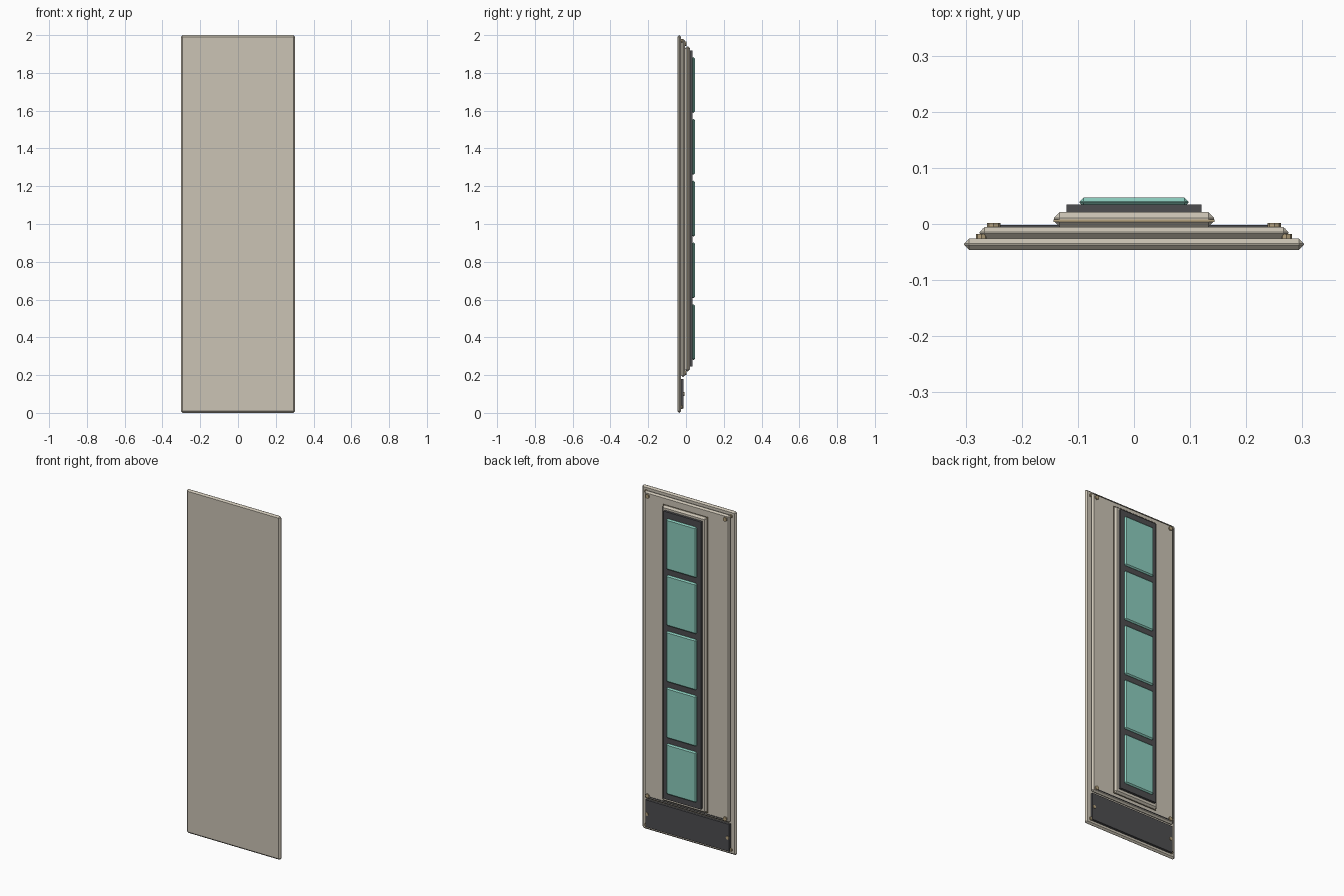
import bpy, bmesh
from math import pi
from mathutils import Matrix, Vector

old = bpy.data.objects.get("Cube")
if old:
    bpy.data.objects.remove(old, do_unlink=True)


def material(name, rgb):
    m = bpy.data.materials.new(name)
    m.use_nodes = True
    m.diffuse_color = (*rgb, 1)
    bsdf = m.node_tree.nodes["Principled BSDF"]
    bsdf.inputs["Base Color"].default_value = (*rgb, 1)
    bsdf.inputs["Roughness"].default_value = 0.6
    return m


BEIGE = material("warm beige", (0.60, 0.55, 0.46))
BRONZE = material("tan bronze", (0.46, 0.36, 0.21))
DARK = material("charcoal", (0.075, 0.075, 0.08))
TEAL = material("teal glass", (0.26, 0.61, 0.51))


def finish(bm, name, mat):
    me = bpy.data.meshes.new(name)
    bm.to_mesh(me)
    bm.free()
    me.materials.append(mat)
    ob = bpy.data.objects.new(name, me)
    bpy.context.collection.objects.link(ob)
    return ob


def plate(name, half_x, y0, y1, z0, z1, mat, chamfer=0):
    """Slab centred on x = 0, optionally with chamfered edges."""
    bm = bmesh.new()
    size = Matrix.Diagonal((2 * half_x, y1 - y0, z1 - z0, 1))
    centre = Matrix.Translation(Vector((0, (y0 + y1) / 2, (z0 + z1) / 2)))
    bmesh.ops.create_cube(bm, size=1, matrix=centre @ size)
    if chamfer:
        bmesh.ops.bevel(bm, geom=bm.edges[:], offset=chamfer, segments=1,
                        affect='EDGES', profile=0.5)
    return finish(bm, name, mat)


def bolts(name, x, heights, y0, y1, radius):
    """Mirrored pairs of bolt heads pointing backwards."""
    bm = bmesh.new()
    for side in (-1, 1):
        for z in heights:
            place = Matrix.Translation(Vector((side * x, (y0 + y1) / 2, z)))
            bmesh.ops.create_cone(bm, cap_ends=True, segments=8, radius1=radius,
                                  radius2=radius, depth=y1 - y0,
                                  matrix=place @ Matrix.Rotation(pi / 2, 4, 'X'))
    return finish(bm, name, BRONZE)


# Stacked slabs
plate("base_slab", 0.303, -0.046, -0.026, 0, 2, BEIGE, 0.009)
plate("upper_panel", 0.275, -0.026, -0.005, 0.19, 1.98, BEIGE, 0.009)
plate("kick_plate", 0.27, -0.026, -0.012, 0.022, 0.18, DARK)
plate("lower_seam", 0.24, -0.006, -0.002, 0.204, 0.208, DARK)

# Light housing
plate("window_surround", 0.143, -0.005, 0.021, 0.22, 1.94, BEIGE, 0.01)
plate("surround_trim", 0.1435, 0.004, 0.008, 0.2195, 1.9405, BRONZE)
plate("window_backing", 0.12, 0.018, 0.035, 0.245, 1.918, DARK)

# Row of glass panes
for i in range(5):
    z = 0.28 + i * 0.327
    plate(f"window_pane_{i + 1}", 0.097, 0.031, 0.047, z, z + 0.295, TEAL, 0.007)

# Bolt heads
bolts("panel_bolts", 0.25, (0.212, 1.955), -0.008, 0.002, 0.012)
bolts("base_bolts", 0.272, (0.03, 1.97), -0.03, -0.018, 0.01)
bolts("kick_plate_bolts", 0.26, (0.1,), -0.015, -0.008, 0.01)
